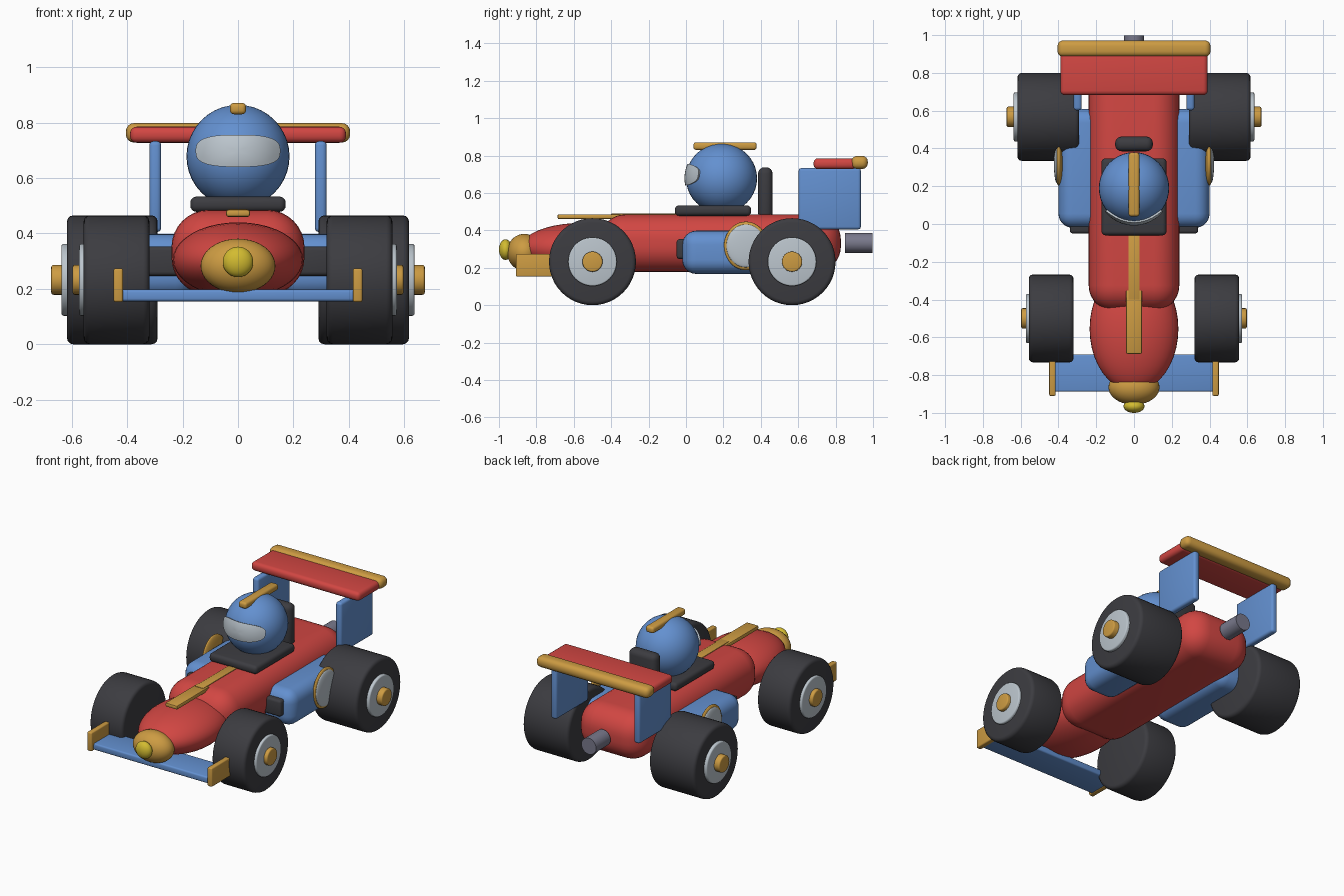
import bpy, bmesh, math
from mathutils import Matrix, Vector

if "Cube" in bpy.data.objects:
    bpy.data.objects.remove(bpy.data.objects["Cube"])


def material(name, rgb):
    m = bpy.data.materials.new(name)
    m.diffuse_color = (*rgb, 1)
    m.use_nodes = True
    m.node_tree.nodes["Principled BSDF"].inputs["Base Color"].default_value = m.diffuse_color
    return m


RED = material("red paint", (0.64, 0.062, 0.055))
BLUE = material("blue paint", (0.125, 0.28, 0.63))
GOLD = material("gold trim", (0.61, 0.33, 0.055))
BLACK = material("black rubber", (0.045, 0.045, 0.052))
SILVER = material("silver", (0.50, 0.56, 0.61))
GREY = material("exhaust grey", (0.19, 0.19, 0.26))
YELLOW = material("yellow", (0.65, 0.50, 0.03))


def finish(name, bm, mat, angle=40):
    bmesh.ops.recalc_face_normals(bm, faces=bm.faces)
    me = bpy.data.meshes.new(name)
    bm.to_mesh(me)
    bm.free()
    me.materials.append(mat)
    me.shade_smooth()
    me.set_sharp_from_angle(angle=math.radians(angle))
    ob = bpy.data.objects.new(name, me)
    bpy.context.collection.objects.link(ob)
    return ob


def box(name, mat, x, y, z, bevel, segments=4):
    """Rounded box from (min, max) ranges."""
    bm = bmesh.new()
    bmesh.ops.create_cube(bm, size=1)
    for v in bm.verts:
        v.co = Vector([(r[0] + r[1]) / 2 + c * (r[1] - r[0])
                       for r, c in zip((x, y, z), v.co)])
    bmesh.ops.bevel(bm, geom=bm.edges[:], offset=bevel, segments=segments,
                    profile=0.5, affect='EDGES', clamp_overlap=True)
    return finish(name, bm, mat)


def ball(name, mat, centre, radii, axis='Z'):
    bm = bmesh.new()
    bmesh.ops.create_uvsphere(bm, u_segments=40, v_segments=20, radius=1)
    if axis == 'X':
        bm.transform(Matrix.Rotation(math.pi / 2, 4, 'Y'))
    elif axis == 'Y':
        bm.transform(Matrix.Rotation(math.pi / 2, 4, 'X'))
    bm.transform(Matrix.Translation(centre) @ Matrix.Diagonal((*radii, 1)))
    return finish(name, bm, mat, 60)


def rod(name, mat, centre, radius, length, axis, bevel, sides=48):
    """Cylinder along X or Y with softened rims."""
    bm = bmesh.new()
    bmesh.ops.create_cone(bm, cap_ends=True, segments=sides, radius1=radius,
                          radius2=radius, depth=length)
    if bevel:
        rims = [e for e in bm.edges if e.calc_face_angle(0) > 1]
        bmesh.ops.bevel(bm, geom=rims, offset=bevel, segments=3,
                        profile=0.5, affect='EDGES')
    turn = Matrix.Rotation(math.pi / 2, 4, 'Y' if axis == 'X' else 'X')
    bm.transform(Matrix.Translation(centre) @ turn)
    return finish(name, bm, mat)


def span(s, a, b):
    return tuple(sorted((s * a, s * b)))


# fuselage and nose
box("body", RED, (-0.24, 0.24), (-0.46, 0.828), (0.178, 0.485), 0.135, 8)
ball("nose", RED, (0, -0.555, 0.305), (0.235, 0.33, 0.135), 'Y')
ball("nose_cone", GOLD, (0, -0.865, 0.283), (0.135, 0.092, 0.098), 'Y')
ball("nose_tip", YELLOW, (0, -0.965, 0.297), (0.055, 0.035, 0.055), 'Y')
box("nose_stripe", GOLD, (-0.043, 0.043), (-0.687, -0.35), (0.46, 0.486), 0.008, 2)
box("body_stripe", GOLD, (-0.03, 0.03), (-0.40, -0.04), (0.481, 0.489), 0.002, 2)

# cockpit and driver
box("cockpit_rim", BLACK, (-0.172, 0.172), (-0.06, 0.348), (0.478, 0.533), 0.022)
box("headrest", BLACK, (-0.1, 0.1), (0.385, 0.463), (0.46, 0.737), 0.034)
ball("helmet", BLUE, (0, 0.19, 0.678), (0.186, 0.19, 0.186))
box("helmet_crest", GOLD, (-0.029, 0.029), (0.04, 0.378), (0.83, 0.871), 0.014, 3)


def visor():
    """Curved rounded-rectangle patch wrapped over the helmet front."""
    bm = bmesh.new()
    n, rings, big = 48, 6, 0.198

    def point(u, v):
        return bm.verts.new((u, 0.19 - math.sqrt(big**2 - u*u - v*v), 0.678 + v + 0.0))

    def soft(c):
        return math.copysign(abs(c) ** 0.7, c)

    loops = []
    for k in range(1, rings + 1):
        t = k / rings
        loops.append([point(0.153 * t * soft(math.cos(2 * math.pi * i / n)),
                            0.02 + 0.058 * t * soft(math.sin(2 * math.pi * i / n)))
                      for i in range(n)])
    mid = point(0, 0.02)
    for i in range(n):
        j = (i + 1) % n
        bm.faces.new((mid, loops[0][i], loops[0][j]))
        for a, b in zip(loops, loops[1:]):
            bm.faces.new((a[i], b[i], b[j], a[j]))
    # rim walls sunk into the helmet
    ret = bmesh.ops.extrude_edge_only(bm, edges=[e for e in bm.edges if e.is_boundary])
    for v in ret["geom"]:
        if isinstance(v, bmesh.types.BMVert):
            v.co = Vector((0, 0.19, 0.678)).lerp(v.co, 0.9)
    ob = finish("visor", bm, SILVER)
    # make sure the patch faces forward
    if ob.data.polygons[0].normal.y > 0:
        ob.data.flip_normals()


visor()

# rear wing and exhaust
box("rear_wing", RED, (-0.39, 0.39), (0.682, 0.91), (0.727, 0.785), 0.024)
box("rear_wing_flap", GOLD, (-0.405, 0.405), (0.885, 0.972), (0.728, 0.798), 0.03)
rod("exhaust", GREY, (0, 0.924, 0.333), 0.053, 0.148, 'Y', 0, 24)

# front wing
box("front_wing", BLUE, (-0.425, 0.425), (-0.888, -0.69), (0.155, 0.197), 0.01, 3)

for s, side in ((-1, "left"), (1, "right")):
    box(f"front_wing_endplate_{side}", GOLD, span(s, 0.415, 0.449),
        (-0.91, -0.675), (0.152, 0.274), 0.008, 3)
    box(f"rear_wing_support_{side}", BLUE, span(s, 0.277, 0.32),
        (0.602, 0.935), (0.405, 0.733), 0.015, 3)
    # side pods with intake and roundel
    box(f"side_pod_{side}", BLUE, span(s, 0.15, 0.40), (-0.02, 0.61),
        (0.167, 0.398), 0.075, 6)
    box(f"intake_{side}", BLACK, span(s, 0.12, 0.34), (-0.05, 0.06),
        (0.247, 0.353), 0.015, 3)
    ball(f"roundel_ring_{side}", GOLD, (s * 0.398, 0.32, 0.317),
         (0.022, 0.117, 0.13), 'X')
    ball(f"roundel_{side}", SILVER, (s * 0.408, 0.32, 0.317),
         (0.016, 0.104, 0.115), 'X')
    # wheels: inner x, outer x, y, hub outer x, cap outer x
    for end, y, x0, x1, hub, cap in (("front", -0.5, 0.32, 0.557, 0.573, 0.597),
                                     ("rear", 0.567, 0.29, 0.617, 0.637, 0.674)):
        c = 0.2325
        rod(f"{end}_tyre_{side}", BLACK, (s * (x0 + x1) / 2, y, c), c, x1 - x0, 'X', 0.022)
        for part, mat, r, xo in (("hub", SILVER, 0.13, hub), ("cap", GOLD, 0.054, cap)):
            xi = x1 - 0.06
            rod(f"{end}_{part}_{side}", mat, (s * (xi + xo) / 2, y, c),
                r, xo - xi, 'X', 0.008)
